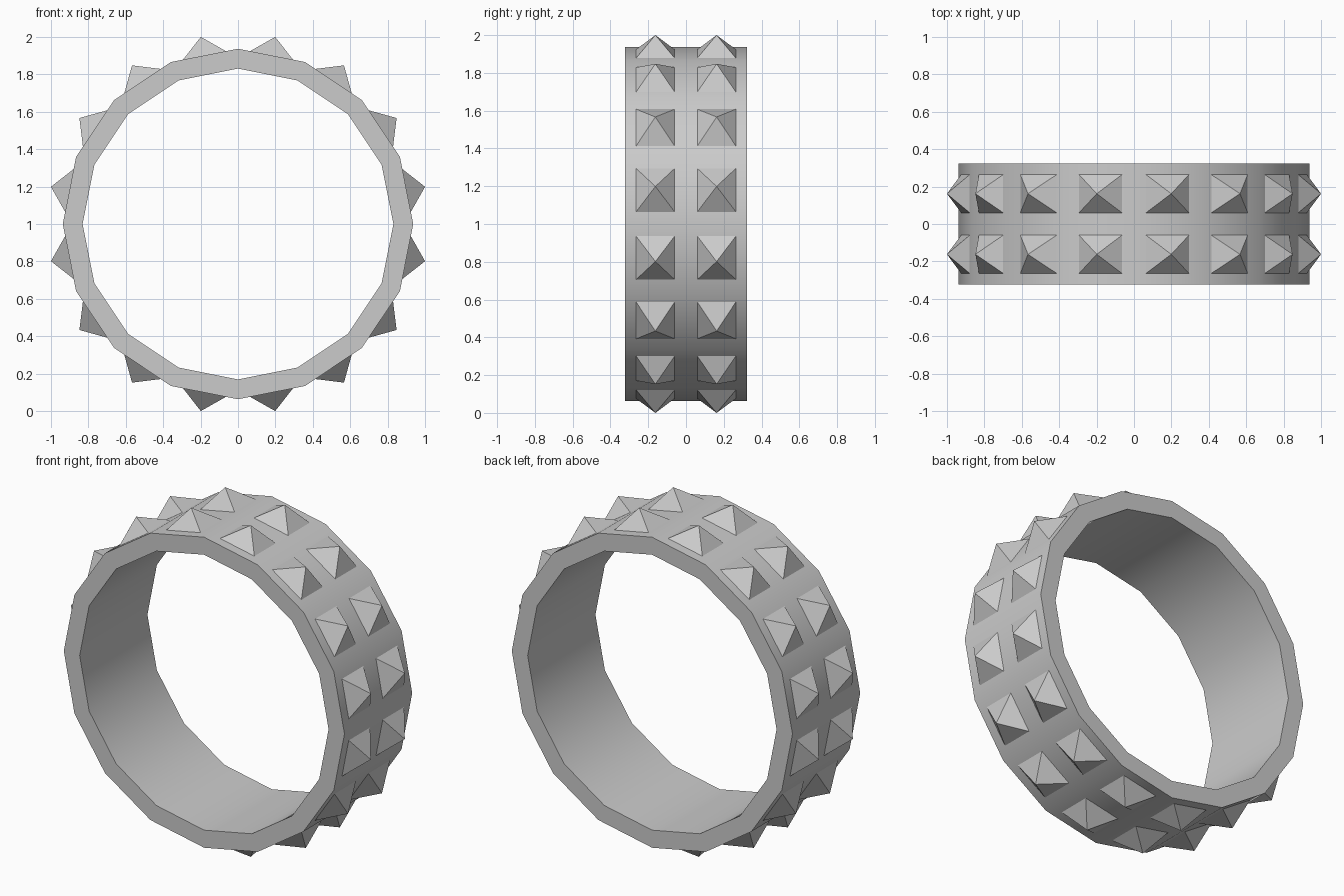
import bpy, bmesh, math
from mathutils import Matrix

if "Cube" in bpy.data.objects:
    bpy.data.objects.remove(bpy.data.objects["Cube"])

N = 16                      # sides of the band
R_OUT, R_IN = 0.937, 0.831  # corner radii
HALF_W = 0.323              # half width along y
CZ = 1.0                    # height of the ring centre
STEP = 2 * math.pi / N


def finish(name, bm):
    bmesh.ops.recalc_face_normals(bm, faces=bm.faces)
    mesh = bpy.data.meshes.new(name)
    bm.to_mesh(mesh)
    bm.free()
    obj = bpy.data.objects.new(name, mesh)
    bpy.context.collection.objects.link(obj)
    return obj


# Band: rectangular section swept round 16 corners
bm = bmesh.new()
section = [(R_OUT, -HALF_W), (R_OUT, HALF_W), (R_IN, HALF_W), (R_IN, -HALF_W)]
rings = [[bm.verts.new((r * math.cos(i * STEP), y, CZ + r * math.sin(i * STEP)))
          for r, y in section] for i in range(N)]
for i in range(N):
    a, b = rings[i], rings[(i + 1) % N]
    for j in range(4):
        k = (j + 1) % 4
        bm.faces.new((a[j], a[k], b[k], b[j]))
band = finish("band", bm)
bpy.context.view_layer.objects.active = band
band.select_set(True)
bpy.ops.object.shade_smooth_by_angle(angle=math.radians(30))

# Studs: two rows of four-sided pyramids, one pair on each flat of the band
bm = bmesh.new()
base_r = R_OUT * math.cos(STEP / 2)
tip_r = 1.0198
half_y, half_t = 0.102, 0.117
for i in range(N):
    turn = Matrix.Translation((0, 0, CZ)) @ Matrix.Rotation(-(i + 0.5) * STEP, 4, 'Y')
    for y in (-0.162, 0.162):
        pts = [(base_r, y + sy * half_y, st * half_t)
               for sy, st in ((-1, -1), (1, -1), (1, 1), (-1, 1))]
        v = [bm.verts.new(turn @ Matrix.Translation(p).translation) for p in pts]
        tip = bm.verts.new(turn @ Matrix.Translation((tip_r, y, 0)).translation)
        bm.faces.new(v)
        for j in range(4):
            bm.faces.new((v[j], v[(j + 1) % 4], tip))
finish("studs", bm)
